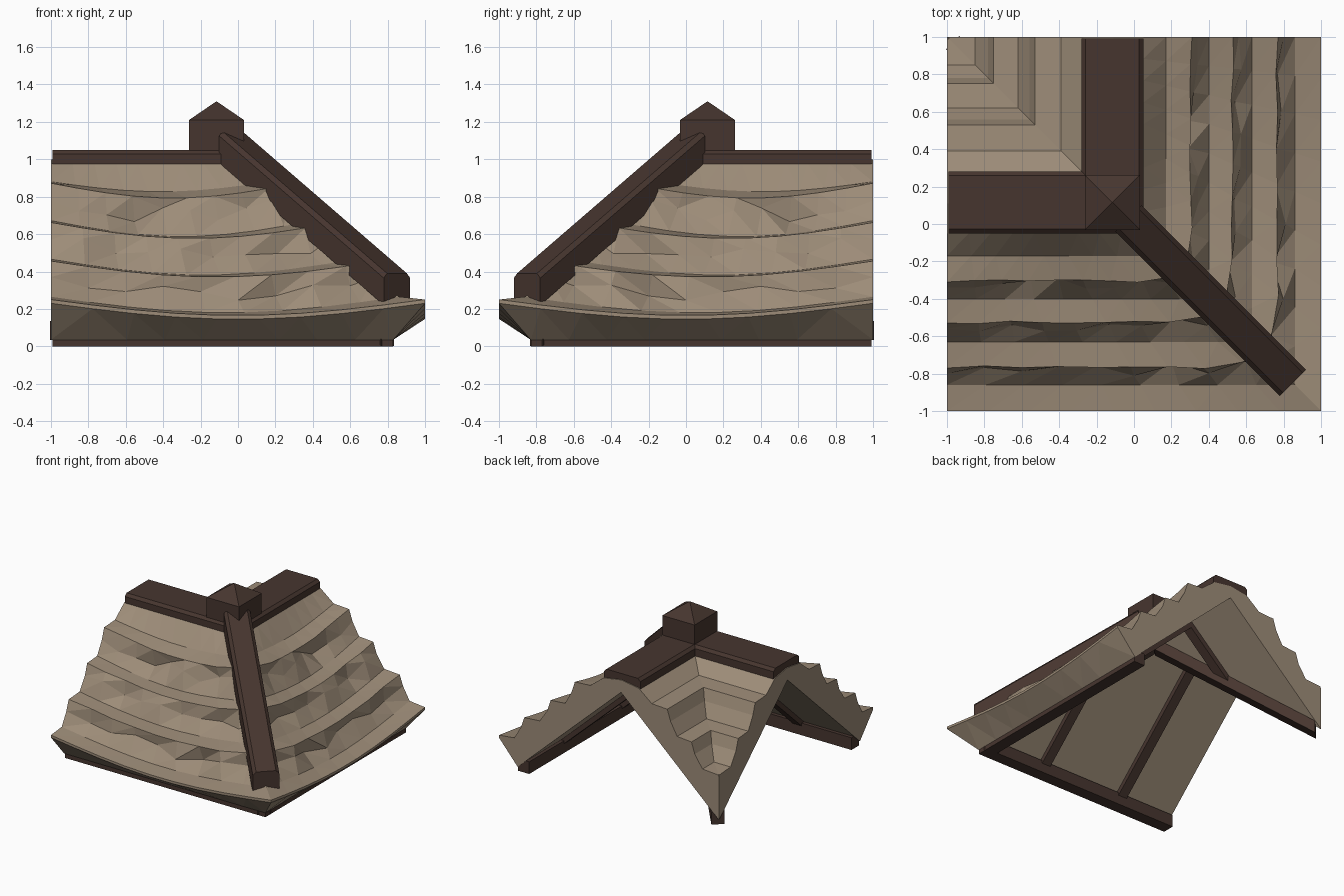
import bpy, bmesh, math, random
from mathutils import Vector

if "Cube" in bpy.data.objects:
    bpy.data.objects.remove(bpy.data.objects["Cube"])

random.seed(4)
C = 0.11                      # ridge centre line offset


def material(name, rgb):
    m = bpy.data.materials.new(name)
    m.diffuse_color = (*rgb, 1)
    m.use_nodes = True
    m.node_tree.nodes["Principled BSDF"].inputs["Base Color"].default_value = m.diffuse_color
    return m


THATCH = material("thatch_tan", (0.34, 0.265, 0.19))
WOOD = material("dark_wood", (0.062, 0.036, 0.028))


def finish(bm, name, mat):
    bmesh.ops.remove_doubles(bm, verts=bm.verts, dist=0.0005)
    bmesh.ops.recalc_face_normals(bm, faces=bm.faces)
    me = bpy.data.meshes.new(name)
    bm.to_mesh(me)
    bm.free()
    me.materials.append(mat)
    ob = bpy.data.objects.new(name, me)
    bpy.context.collection.objects.link(ob)
    return ob


def flip(p):
    """Mirror over the hip / valley diagonal."""
    return Vector((-p[1], -p[0], p[2]))


def beam(name, p, q, w, h, ch=0.0, miter=0.0):
    """Beam between two top-centre points, ends cut upright, q end mitred."""
    p, q = Vector(p), Vector(q)
    d = q - p
    slope = d.z / d.xy.length
    f = Vector((d.x, d.y, 0)).normalized()
    side = Vector((-f.y, f.x, 0))
    a = w / 2
    sec = [(-a, -h), (a, -h), (a, -ch), (a - ch, 0), (-a + ch, 0), (-a, -ch)]
    bm = bmesh.new()
    rings = []
    for base, m in ((p, 0), (q, miter)):
        rings.append([bm.verts.new(base + side * o + f * o * m + Vector((0, 0, z + slope * o * m)))
                      for o, z in sec])
    n = len(sec)
    for i in range(n):
        j = (i + 1) % n
        bm.faces.new((rings[0][i], rings[0][j], rings[1][j], rings[1][i]))
    bm.faces.new(rings[0])
    bm.faces.new(rings[1])
    bmesh.ops.dissolve_degenerate(bm, dist=0.0005, edges=bm.edges)
    return finish(bm, name, WOOD)


def pair(name, p, q, *args, miter=0.0):
    beam(name + "_front", p, q, *args, miter=miter)
    beam(name + "_right", flip(p), flip(q), *args, miter=-miter)


# Thatch: stepped section as (distance from ridge, height, kind)
steps = [(0, 1.0, "fix"), (0.16, 0.975, "fix"), (0.28, 0.88, "foot"),
         (0.42, 0.872, "lip"), (0.45, 0.78, "mid"), (0.51, 0.672, "foot"),
         (0.64, 0.662, "lip"), (0.67, 0.57, "mid"), (0.74, 0.466, "foot"),
         (0.88, 0.456, "lip"), (0.91, 0.37, "mid"), (0.97, 0.265, "foot")]
under = lambda s: 0.898 - 0.913 * s
outer = steps + [(1.11, 0.25, "foot"), (1.11, 0.23, "foot"),
                 (0.94, 0.035, "fix"), (0, under(0), "fix")]
inner = [r for r in steps if r[0] < 0.885] + [(0.89, 0.44, "fix"), (0.89, under(0.89), "fix"), (0, under(0), "fix")]
COLS = 9


def thatch_side(bm, rows, sgn):
    grid = []
    for s, z, kind in rows:
        y = C + sgn * s
        line = []
        for c in range(COLS + 1):
            t = c / COLS
            x = -1 + t * (1 - y)          # from the cut end to the diagonal
            ds = dz = 0.0
            if sgn < 0 and kind != "fix":
                dz = -0.085 * math.sin(math.pi * t) * min(1, s / 0.45)
                if 0 < c < COLS:
                    if kind == "mid":
                        ds = random.uniform(-0.07, 0.02)
                        dz += random.uniform(-0.05, 0.05)
                    elif kind == "lip":
                        ds = random.uniform(-0.012, 0.004)
                if kind in ("lip", "mid"):
                    ds -= 0.07 * max(0, (t - 0.75) / 0.25) ** 2
            yy = y + sgn * ds
            if c == COLS:
                x = -yy
            line.append(bm.verts.new((x, yy, z + dz)))
        grid.append(line)
    for a, b in zip(grid, grid[1:]):
        for c in range(COLS):
            bm.faces.new((a[c], a[c + 1], b[c + 1], b[c]))
    bm.faces.new([r[0] for r in grid])    # cut end


bm = bmesh.new()
thatch_side(bm, outer, -1)
thatch_side(bm, inner, 1)
geo = bmesh.ops.duplicate(bm, geom=bm.verts[:] + bm.edges[:] + bm.faces[:])["geom"]
for v in geo:
    if isinstance(v, bmesh.types.BMVert):
        v.co = flip(v.co)
bmesh.ops.remove_doubles(bm, verts=bm.verts, dist=0.0005)
bmesh.ops.triangulate(bm, faces=[f for f in bm.faces if len(f.verts) == 4])
finish(bm, "thatch_roof", THATCH)

# Ridge caps meeting at the corner
pair("ridge_cap", (-0.993, 0.115, 1.05), (-0.115, 0.115, 1.05), 0.33, 0.09, 0.022, miter=-1)

# Corner post with pyramid top
bm = bmesh.new()
k = 0.147
px, py = -0.115, 0.115
corners = [(-k, -k), (k, -k), (k, k), (-k, k)]
lo = [bm.verts.new((px + x, py + y, 0.95)) for x, y in corners]
hi = [bm.verts.new((px + x, py + y, 1.21)) for x, y in corners]
tip = bm.verts.new((px, py, 1.31))
bm.faces.new(lo)
for i in range(4):
    j = (i + 1) % 4
    bm.faces.new((lo[i], lo[j], hi[j], hi[i]))
    bm.faces.new((hi[i], hi[j], tip))
finish(bm, "corner_post", WOOD)

# Hip beam on top of the thatch
beam("hip_beam", (-0.03, 0.03, 1.15), (0.85, -0.85, 0.39), 0.2, 0.17, 0.025)

# Frame under the thatch
pair("eave_beam", (-0.993, -0.78, 0.1), (0.78, -0.78, 0.1), 0.1, 0.1, miter=-1)
lift = 0.02
pair("outer_rafter", (-0.5, -0.8, under(0.91) + lift), (-0.5, C, under(0) + lift), 0.08, 0.075)
pair("inner_rafter", (-0.5, C, under(0) + lift), (-0.5, 0.5, under(0.39) + lift), 0.08, 0.075)
pair("short_rafter", (0.25, -0.8, under(0.91) + lift), (0.25, -0.25, under(0.36) + lift), 0.08, 0.075)
beam("valley_beam", (-C, C, under(0) + lift), (-0.97, 0.97, under(0.86) + lift), 0.1, 0.1)
beam("hip_rafter", (-C, C, under(0) + lift), (0.8, -0.8, under(0.91) + lift), 0.1, 0.085)
